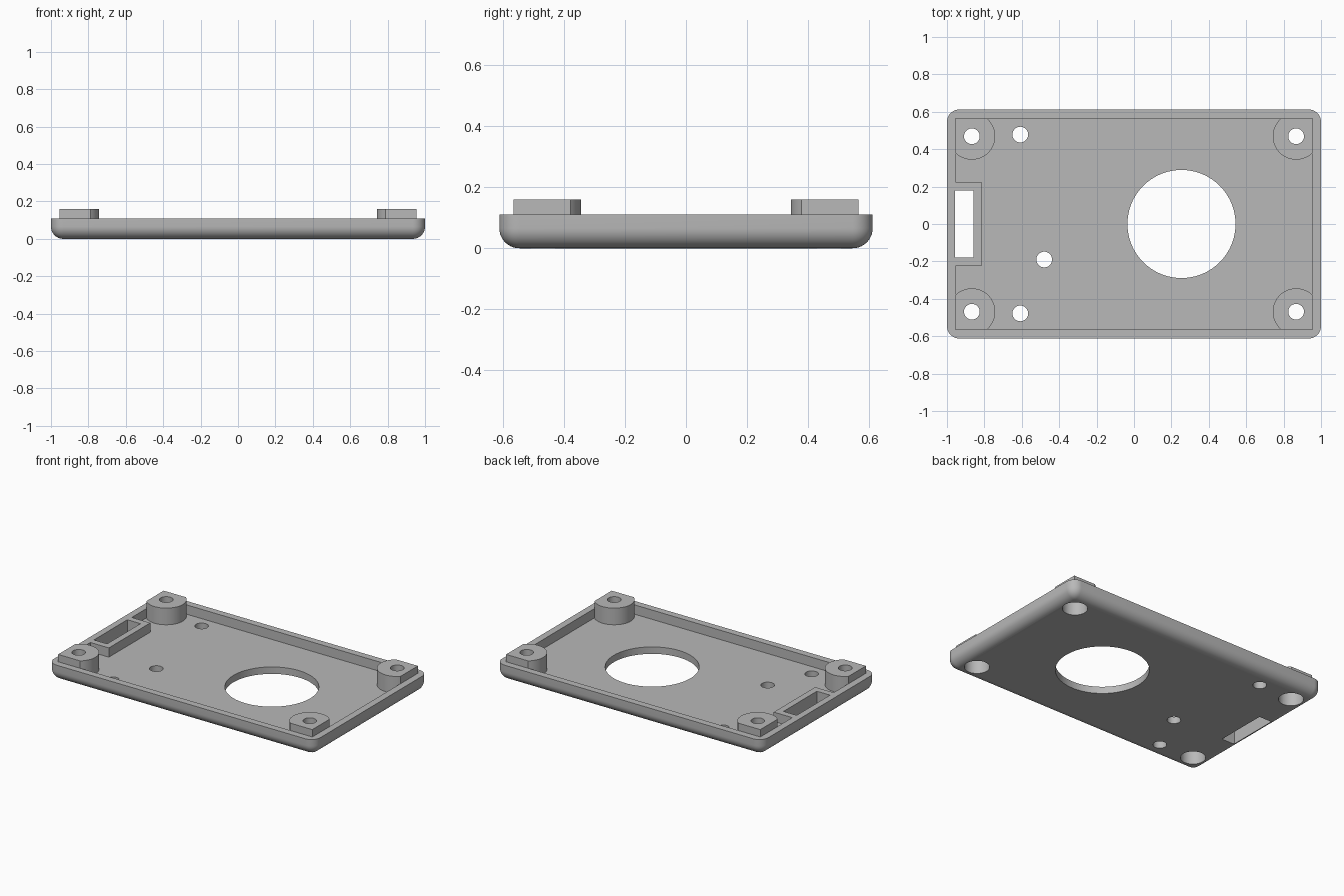
import bpy
import bmesh
from math import atan2, cos, sin, pi, sqrt

if "Cube" in bpy.data.objects:
    bpy.data.objects.remove(bpy.data.objects["Cube"])

LENGTH, WIDTH, RIM, FLOOR = 2.0, 1.224, 0.11, 0.047
IN_X, IN_Y = 0.953, 0.565           # cavity half sizes
BOSS_X, BOSS_Y, BOSS_R, BOSS_TOP = 0.867, 0.469, 0.125, 0.16
ROUND = 0.066

grey = bpy.data.materials.new("grey plastic")
grey.use_nodes = True
grey.diffuse_color = (0.48, 0.48, 0.48, 1)
grey.node_tree.nodes["Principled BSDF"].inputs["Base Color"].default_value = grey.diffuse_color


def to_object(name, bm):
    bmesh.ops.recalc_face_normals(bm, faces=bm.faces)
    mesh = bpy.data.meshes.new(name)
    bm.to_mesh(mesh)
    bm.free()
    mesh.materials.append(grey)
    ob = bpy.data.objects.new(name, mesh)
    bpy.context.collection.objects.link(ob)
    return ob


def prism(name, outline, z0, z1):
    """Upright solid with the given plan outline."""
    bm = bmesh.new()
    face = bm.faces.new([bm.verts.new((x, y, z0)) for x, y in outline])
    top = bmesh.ops.extrude_face_region(bm, geom=[face])["geom"]
    verts = [v for v in top if isinstance(v, bmesh.types.BMVert)]
    bmesh.ops.translate(bm, vec=(0, 0, z1 - z0), verts=verts)
    return to_object(name, bm)


def block(name, x0, x1, y0, y1, z0, z1):
    return prism(name, [(x0, y0), (x1, y0), (x1, y1), (x0, y1)], z0, z1)


def rod(name, x, y, r, z0, z1, sides=48):
    turn = 2 * pi / sides
    return prism(name, [(x + r * cos(i * turn), y + r * sin(i * turn))
                        for i in range(sides)], z0, z1)


def combine(target, other, operation):
    """Apply a boolean and discard the helper."""
    other.hide_render = True
    mod = target.modifiers.new("cut", 'BOOLEAN')
    mod.operation, mod.solver, mod.object = operation, 'EXACT', other
    bpy.context.view_layer.objects.active = target
    bpy.ops.object.modifier_apply(modifier=mod.name)
    bpy.data.objects.remove(other)


# Tray body with rounded corners and underside edges
bm = bmesh.new()
bmesh.ops.create_cube(bm, size=1)
for v in bm.verts:
    v.co = (v.co.x * LENGTH, v.co.y * WIDTH, (v.co.z + 0.5) * RIM)
edges = [e for e in bm.edges if min(v.co.z for v in e.verts) < RIM / 2]
bmesh.ops.bevel(bm, geom=edges, offset=ROUND, segments=10, profile=0.5,
                affect='EDGES', clamp_overlap=False)
tray = to_object("tray", bm)

# Cavity, leaving the frame around the slot standing
cavity = block("cavity", -IN_X, IN_X, -IN_Y, IN_Y, FLOOR, 0.3)
combine(cavity, block("slot_frame", -1.1, -0.814, -0.222, 0.222, 0, 0.4), 'DIFFERENCE')
combine(tray, cavity, 'DIFFERENCE')

# Corner bosses: round towards the middle, square towards the corner
cx, cy = IN_X + 0.001 - BOSS_X, IN_Y + 0.001 - BOSS_Y
start = atan2(cy, -sqrt(BOSS_R**2 - cy**2))
end = 2 * pi + atan2(-sqrt(BOSS_R**2 - cx**2), cx)
STEPS = 36
arc = [start + (end - start) * i / STEPS for i in range(STEPS + 1)]
outline = [(cx, cy)] + [(BOSS_R * cos(a), BOSS_R * sin(a)) for a in arc]
corners = [(sx, sy) for sx in (-1, 1) for sy in (-1, 1)]
for sx, sy in corners:
    points = [(sx * (BOSS_X + x), sy * (BOSS_Y + y)) for x, y in outline]
    combine(tray, prism("boss", points, FLOOR - 0.015, BOSS_TOP), 'UNION')

# Screw holes with wide recesses from below
for sx, sy in corners:
    x, y = sx * BOSS_X, sy * BOSS_Y
    combine(tray, rod("screw_hole", x, y, 0.042, -0.1, 0.3), 'DIFFERENCE')
    combine(tray, rod("screw_recess", x, y, 0.078, -0.1, 0.1), 'DIFFERENCE')

# Large opening, small floor holes and the slot
combine(tray, rod("opening", 0.254, 0, 0.289, -0.1, 0.3, 96), 'DIFFERENCE')
for x, y in ((-0.608, 0.478), (-0.608, -0.478), (-0.48, -0.19)):
    combine(tray, rod("floor_hole", x, y, 0.042, -0.1, 0.3), 'DIFFERENCE')
combine(tray, block("slot", -0.956, -0.857, -0.179, 0.179, -0.1, 0.3), 'DIFFERENCE')

# Smooth curves with crisp edges
bpy.ops.object.select_all(action='DESELECT')
tray.select_set(True)
bpy.context.view_layer.objects.active = tray
bpy.ops.object.shade_smooth_by_angle(angle=pi / 6)
